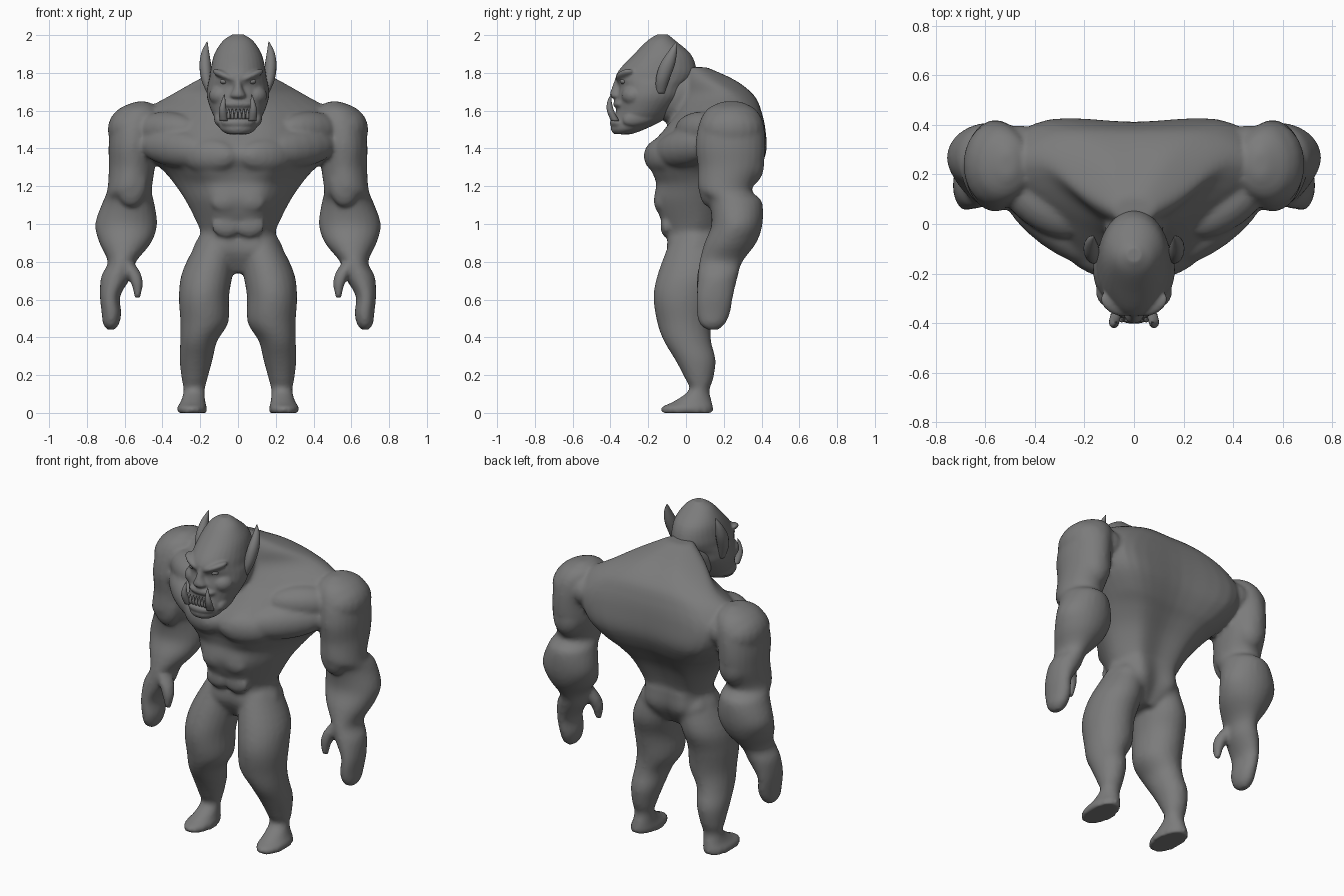
import bpy, bmesh, math
from mathutils import Matrix

grey = bpy.data.materials.new("dark grey")
grey.diffuse_color = (.2, .2, .2, 1)


def spline(pts, n, closed=False):
    """Catmull-Rom interpolation of equal-length number tuples."""
    out, m = [], len(pts)
    get = (lambda i: pts[i % m]) if closed else (lambda i: pts[min(max(i, 0), m - 1)])
    for i in range(m if closed else m - 1):
        for k in range(n):
            t = k / n
            out.append([0.5 * (2 * b + (c - a) * t + (2 * a - 5 * b + 4 * c - d) * t * t
                               + (3 * b - a - 3 * c + d) * t ** 3)
                        for a, b, c, d in zip(get(i - 1), get(i), get(i + 1), get(i + 2))])
    if not closed:
        out.append(list(pts[-1]))
    return out


def loft(bm, rings):
    vs = [[bm.verts.new(p) for p in r] for r in rings]
    n = len(vs[0])
    fs = [bm.faces.new((a[i], a[(i + 1) % n], b[(i + 1) % n], b[i]))
          for a, b in zip(vs, vs[1:]) for i in range(n)]
    fs += [bm.faces.new(vs[0]), bm.faces.new(vs[-1])]
    bmesh.ops.recalc_face_normals(bm, faces=fs)


def tube(bm, sections, sx=1, seg=24, sub=4):
    """Sections are (z, cx, cy, rx, ry), horizontal ellipses."""
    rings = []
    for z, cx, cy, rx, ry in spline(sections, sub):
        rx, ry = max(rx, .001), max(ry, .001)
        rings.append([(sx * (cx + rx * math.cos(a)), cy + ry * math.sin(a), z)
                      for a in (2 * math.pi * i / seg for i in range(seg))])
    loft(bm, rings)


def blob(bm, c, r, sx=1, rot=(0, 0, 0)):
    """Rotated ellipsoid, mirrored when sx is -1."""
    m = Matrix.Translation((sx * c[0], c[1], c[2]))
    for ang, ax in zip(rot, 'XYZ'):
        m = m @ Matrix.Rotation(math.radians(ang * (1 if ax == 'X' else sx)), 4, ax)
    bmesh.ops.create_uvsphere(bm, u_segments=20, v_segments=12, radius=1,
                              matrix=m @ Matrix.Diagonal((*r, 1)))


def finish(bm, name, voxel=0, smooth=3):
    me = bpy.data.meshes.new(name)
    bm.to_mesh(me)
    bm.free()
    me.materials.append(grey)
    me.polygons.foreach_set("use_smooth", [True] * len(me.polygons))
    ob = bpy.data.objects.new(name, me)
    bpy.context.collection.objects.link(ob)
    if voxel:
        r = ob.modifiers.new("Fuse", 'REMESH')
        r.mode, r.voxel_size, r.use_smooth_shade = 'VOXEL', voxel, True
        s = ob.modifiers.new("Soften", 'SMOOTH')
        s.factor, s.iterations = 0.5, smooth
    return ob


# Torso: z, front y, chest x/y, side x/y, back x/y, spine y
torso = [
    (.74, -.03, .05, -.02, .09, .05, .05, .12, .12),
    (.85, -.09, .12, -.09, .235, .04, .12, .20, .19),
    (.95, -.09, .12, -.08, .20, .05, .13, .20, .20),
    (1.0, -.12, .12, -.10, .215, .06, .14, .20, .20),
    (1.12, -.165, .14, -.14, .275, .08, .18, .25, .25),
    (1.21, -.155, .17, -.125, .335, .12, .23, .31, .31),
    (1.28, -.17, .19, -.155, .39, .13, .30, .36, .365),
    (1.38, -.205, .20, -.185, .49, .10, .38, .40, .408),
    (1.5, -.11, .22, -.085, .54, .17, .41, .40, .41),
    (1.6, -.05, .21, .0, .49, .22, .35, .38, .395),
    (1.68, -.02, .15, .03, .36, .23, .24, .345, .36),
    (1.76, -.01, .12, .03, .22, .14, .14, .25, .26),
    (1.83, .0, .05, .01, .08, .06, .05, .10, .11)]
body = bmesh.new()
rings = []
for z, yf, xc, yc, xs, ys, xb, yb, y0 in spline(torso, 4):
    half = [(xc, yc), (xs, ys), (xb, yb)]
    outline = [(0, yf)] + half + [(0, y0)] + [(-x, y) for x, y in reversed(half)]
    rings.append([(x, y, z) for x, y in spline(outline, 5, True)])
loft(body, rings)

# Neck
blob(body, (0, -.05, 1.68), (.12, .16, .15))

leg = [(.92, .11, .05, .10, .13), (.75, .16, .025, .134, .17), (.62, .18, -.008, .133, .164),
       (.48, .178, -.01, .127, .143), (.38, .208, .008, .098, .125), (.28, .222, .05, .087, .107),
       (.18, .23, .07, .068, .074), (.12, .232, .07, .056, .054), (.06, .238, .035, .065, .102),
       (.03, .244, .007, .079, .137), (0, .244, .007, .079, .136)]
arm = [(1.648, .51, .24, .03, .05), (1.61, .525, .24, .105, .125), (1.54, .545, .24, .125, .168),
       (1.42, .56, .235, .125, .185), (1.30, .562, .235, .122, .172), (1.18, .574, .208, .118, .142),
       (1.12, .58, .26, .135, .142), (1.0, .592, .27, .164, .135), (.9, .597, .235, .137, .137),
       (.8, .615, .185, .075, .114), (.72, .645, .168, .08, .106), (.62, .677, .153, .054, .097),
       (.53, .67, .145, .052, .089), (.47, .672, .14, .042, .066), (.44, .672, .14, .018, .03)]
thumb = [(.80, .60, .13, .045, .055), (.74, .555, .105, .04, .045), (.68, .534, .09, .03, .036),
         (.61, .532, .085, .015, .018)]
for s in (1, -1):
    for part in (leg, arm, thumb):
        tube(body, part, s)
    blob(body, (.10, .105, .86), (.12, .095, .10), s)              # buttock
    blob(body, (.15, -.125, 1.36), (.16, .08, .095), s, (0, 0, 25))  # inner pectoral
    blob(body, (.32, -.01, 1.40), (.25, .09, .10), s, (0, -8, 36))  # outer pectoral
    blob(body, (.38, .085, 1.50), (.20, .10, .095), s, (0, 0, 36))   # collar muscle
    blob(body, (.46, .25, 1.5), (.12, .15, .11), s)                # armpit bridge
    blob(body, (.065, -.135, 1.12), (.08, .035, .06), s)           # upper abdominal
    blob(body, (.06, -.105, .99), (.08, .03, .06), s)              # lower abdominal
    blob(body, (.565, .12, 1.22), (.085, .055, .13), s)            # biceps
    blob(body, (.56, .33, 1.32), (.09, .085, .12), s)              # triceps
    blob(body, (.56, .24, 1.50), (.13, .172, .13), s)              # deltoid
finish(body, "body", .013, 4)

# Head with brow, nose and jaw
head = bmesh.new()
tube(head, [(2.003, 0, -.125, .03, .03), (1.97, 0, -.13, .08, .075), (1.9, 0, -.125, .125, .15),
            (1.82, 0, -.148, .145, .203), (1.77, 0, -.165, .152, .208), (1.73, 0, -.175, .162, .182),
            (1.67, 0, -.19, .164, .177), (1.6, 0, -.22, .142, .15), (1.55, 0, -.255, .117, .135),
            (1.5, 0, -.31, .092, .088), (1.475, 0, -.335, .055, .045)], seg=32)
tube(head, [(1.77, 0, -.345, .018, .03), (1.72, 0, -.355, .025, .038),
            (1.68, 0, -.36, .042, .043), (1.66, 0, -.35, .03, .03)])
blob(head, (0, -.345, 1.635), (.085, .04, .028))                 # upper lip
blob(head, (0, -.345, 1.535), (.09, .06, .034))                  # lower lip
blob(head, (0, -.35, 1.505), (.075, .045, .03))                  # chin
for s in (1, -1):
    blob(head, (.07, -.322, 1.785), (.075, .045, .022), s, (0, -24, 24))  # brow
    blob(head, (.09, -.28, 1.68), (.065, .06, .055), s, (0, 0, 35))       # cheek
    blob(head, (.09, -.23, 1.575), (.035, .11, .05), s, (18, 0, 8))       # jaw
finish(head, "head", .0075, 4)

# Ears, eyes, tusks and teeth
ears, eyes, tusks, teeth = (bmesh.new() for _ in range(4))
for s in (1, -1):
    tube(ears, [(1.69, .15, -.135, .012, .02), (1.76, .165, -.125, .028, .035),
                (1.84, .173, -.10, .031, .04), (1.91, .173, -.072, .02, .024),
                (1.965, .163, -.05, .002, .003)], s, 16)
    blob(eyes, (.072, -.33, 1.755), (.024, .02, .015), s)
    tube(tusks, [(1.545, .075, -.375, .022, .022), (1.60, .081, -.40, .02, .019),
                 (1.65, .077, -.405, .011, .011), (1.688, .072, -.395, .001, .001)], s, 12)
    for i in range(3):
        x = .01 + .02 * i
        tube(teeth, [(1.555, x, -.385, .009, .008), (1.58, x, -.39, .009, .008),
                     (1.61, x, -.388, .003, .003)], s, 8, 2)
for bm, name in ((ears, "ears"), (eyes, "eyes"), (tusks, "tusks"), (teeth, "teeth")):
    finish(bm, name)
